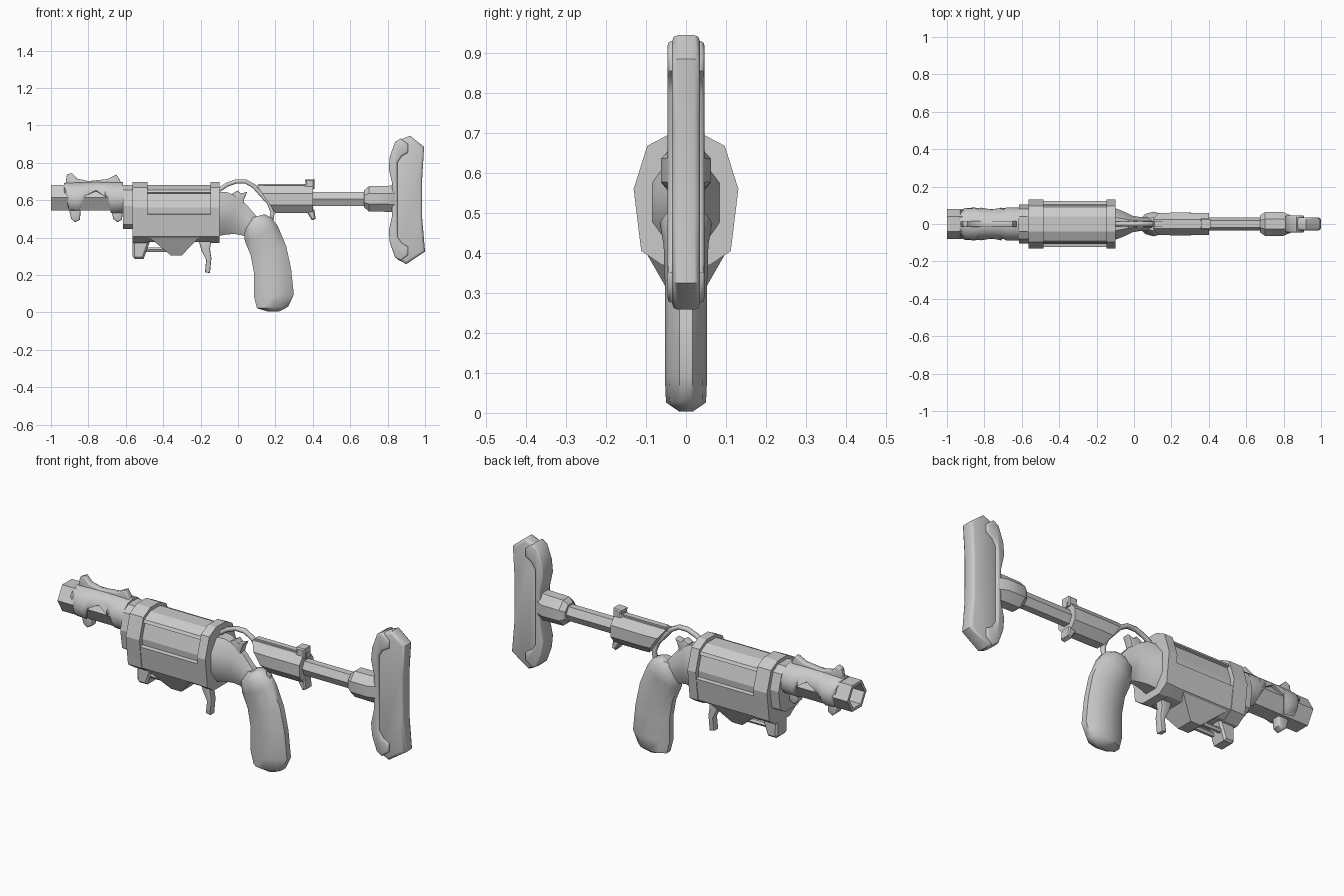
import bpy, bmesh
from math import sin, cos, pi, radians
from mathutils import Vector


def finish(name, bm, smooth=None):
    bmesh.ops.recalc_face_normals(bm, faces=bm.faces)
    me = bpy.data.meshes.new(name)
    bm.to_mesh(me)
    bm.free()
    ob = bpy.data.objects.new(name, me)
    bpy.context.collection.objects.link(ob)
    if smooth:
        me.shade_smooth()
        me.set_sharp_from_angle(angle=radians(smooth))
    return ob


def loft(name, secs, n=8, phase=0.5, smooth=None):
    """Skin rings given as (x, z, tilt in degrees, in-plane radius, y radius)."""
    bm = bmesh.new()
    rings = []
    for x, z, tilt, r, ry in secs:
        t = radians(tilt)
        ring = []
        for i in range(n):
            a = 2 * pi * (i + phase) / n
            ring.append(bm.verts.new((x + cos(t) * r * cos(a), ry * sin(a), z + sin(t) * r * cos(a))))
        rings.append(ring)
    for a, b in zip(rings, rings[1:]):
        for i in range(n):
            bm.faces.new((a[i], a[(i + 1) % n], b[(i + 1) % n], b[i]))
    bm.faces.new(rings[0])
    bm.faces.new(rings[-1])
    return finish(name, bm, smooth)


def extrude(name, pts, offset, bevel=0.0, smooth=None):
    bm = bmesh.new()
    f = bm.faces.new([bm.verts.new(p) for p in pts])
    new = bmesh.ops.extrude_face_region(bm, geom=[f])["geom"]
    bmesh.ops.translate(bm, verts=[v for v in new if isinstance(v, bmesh.types.BMVert)], vec=Vector(offset))
    if bevel:
        rim = [e for e in bm.edges if abs(e.verts[0].co.y - e.verts[1].co.y) < 1e-5]
        bmesh.ops.bevel(bm, geom=rim, offset=bevel, segments=2 if smooth else 1, profile=0.5, affect='EDGES')
    return finish(name, bm, smooth)


def plate(name, outline, hw, bevel=0.0, smooth=None):
    """Side-view (x, z) outline given thickness across y."""
    return extrude(name, [(x, -hw, z) for x, z in outline], (0, 2 * hw, 0), bevel, smooth)


def shell(name, half, x0, x1):
    """Half (y, z) section mirrored and run along x."""
    full = half + [(-y, z) for y, z in reversed(half)]
    return extrude(name, [(x0, y, z) for y, z in full], (x1 - x0, 0, 0))


# Hollow six-sided barrel
BZ = 0.613
loft("barrel", [(-0.57, BZ, 90, 0.08, 0.08), (-1, BZ, 90, 0.08, 0.08),
                (-1, BZ, 90, 0.062, 0.062), (-0.8, BZ, 90, 0.062, 0.062)], 6)

# Saddle-shaped shroud draped over the barrel with two wrapping clamps
bm = bmesh.new()
rows = []
for x, reach, r in [(-0.93, 60, 0.082), (-0.905, 140, 0.086), (-0.85, 145, 0.088), (-0.82, 85, 0.088),
                    (-0.76, 62, 0.088), (-0.71, 85, 0.088), (-0.68, 160, 0.09), (-0.615, 165, 0.088)]:
    rows.append([bm.verts.new((x, r * sin(radians(reach * k / 6)), BZ + r * 0.96 * cos(radians(reach * k / 6))))
                 for k in range(-6, 7)])
for a, b in zip(rows, rows[1:]):
    for i in range(12):
        bm.faces.new((a[i], a[i + 1], b[i + 1], b[i]))
bmesh.ops.recalc_face_normals(bm, faces=bm.faces)
bmesh.ops.solidify(bm, geom=bm.faces[:], thickness=0.012)
finish("barrel_shroud", bm, 50)
plate("shroud_fin", [(-0.925, 0.67), (-0.915, 0.735), (-0.89, 0.747), (-0.86, 0.715), (-0.80, 0.702),
                     (-0.70, 0.712), (-0.65, 0.737), (-0.63, 0.705), (-0.615, 0.66)], 0.017, 0.006, 50)
for i, x in enumerate((-0.87, -0.645)):
    plate(f"clamp_hook_{i}", [(x - 0.035, 0.56), (x - 0.022, 0.50), (x, 0.482), (x + 0.025, 0.495),
                              (x + 0.03, 0.56)], 0.024, 0.008, 50)

# Receiver: collar, two frame rings and the grooved body between them
shell("front_collar", [(0.04, 0.68), (0.08, 0.655), (0.105, 0.57), (0.09, 0.47), (0.05, 0.445)], -0.615, -0.56)
ring = [(0.04, 0.698), (0.097, 0.668), (0.131, 0.56), (0.112, 0.405), (0.06, 0.37)]
shell("front_ring", ring, -0.565, -0.485)
shell("rear_ring", ring, -0.148, -0.10)
shell("receiver_body", [(0.04, 0.68), (0.09, 0.655), (0.098, 0.64), (0.084, 0.636), (0.108, 0.56),
                        (0.105, 0.527), (0.124, 0.523), (0.108, 0.405), (0.06, 0.375)], -0.49, -0.14)

# Tapered block under the receiver
bm = bmesh.new()
for x0, x1, hy, z in ((-0.485, -0.20, 0.105, 0.41), (-0.36, -0.30, 0.045, 0.305)):
    for x in (x0, x1):
        for y in (-hy, hy):
            bm.verts.new((x, y, z))
bmesh.ops.convex_hull(bm, input=bm.verts[:])
finish("lower_block", bm)
plate("front_prong", [(-0.565, 0.45), (-0.563, 0.30), (-0.553, 0.285), (-0.505, 0.285), (-0.485, 0.34),
                      (-0.47, 0.38), (-0.47, 0.43)], 0.045, 0.01)
for i, y in enumerate((-0.025, 0.025)):
    rod = loft(f"lower_rod_{i}", [(-0.52, 0.335, 90, 0.013, 0.013), (-0.33, 0.335, 90, 0.013, 0.013)], 6)
    rod.location.y = y
plate("trigger", [(-0.215, 0.40), (-0.195, 0.33), (-0.17, 0.28), (-0.177, 0.215), (-0.15, 0.21),
                  (-0.142, 0.29), (-0.15, 0.34), (-0.14, 0.40)], 0.02, 0.006, 40)

# Tapering rear of the receiver with a forked hammer
loft("rear_cone", [(-0.11, 0.525, 90, 0.128, 0.095), (-0.06, 0.53, 90, 0.122, 0.075),
                   (-0.01, 0.52, 88, 0.11, 0.048), (0.03, 0.495, 80, 0.09, 0.04), (0.09, 0.45, 70, 0.06, 0.04)],
     8, smooth=40)
plate("hammer", [(-0.04, 0.60), (-0.03, 0.635), (0.0, 0.652), (0.015, 0.635), (0.05, 0.645), (0.035, 0.612),
                 (0.02, 0.55)], 0.022, 0.006, 40)

# Curved pistol grip
loft("grip", [(0.19, 0.004, 0, 0.03, 0.018), (0.185, 0.026, 3, 0.088, 0.05), (0.192, 0.09, 3, 0.112, 0.053),
              (0.185, 0.22, 6, 0.105, 0.053), (0.163, 0.33, 14, 0.103, 0.053), (0.125, 0.42, 25, 0.102, 0.056),
              (0.105, 0.475, 22, 0.085, 0.066), (0.10, 0.513, 15, 0.045, 0.035)], 10, smooth=50)

# Bent strap joining receiver and grip
cu = bpy.data.curves.new("strap", 'CURVE')
cu.dimensions = '3D'
cu.bevel_depth = 0.013
cu.bevel_resolution = 1
cu.use_fill_caps = True
path = [(-0.10, 0.655), (-0.06, 0.682), (-0.01, 0.70), (0.04, 0.70), (0.085, 0.675), (0.12, 0.635),
        (0.165, 0.585), (0.185, 0.535), (0.175, 0.47)]
sp = cu.splines.new('POLY')
sp.points.add(len(path) - 1)
for p, (x, z) in zip(sp.points, path):
    p.co = (x, 0, z, 1)
bpy.context.collection.objects.link(bpy.data.objects.new("strap", cu))

# Stock housing with slanted front and locking tabs
loft("stock_housing", [(0.15, 0.605, 124, 0.095, 0.062), (0.22, 0.605, 105, 0.082, 0.066),
                       (0.40, 0.605, 90, 0.08, 0.064)], 8, smooth=35)
plate("housing_ridge", [(0.10, 0.665), (0.11, 0.686), (0.41, 0.686), (0.41, 0.66)], 0.015)
plate("upper_tab", [(0.345, 0.66), (0.362, 0.69), (0.358, 0.71), (0.408, 0.712), (0.408, 0.66)], 0.03, 0.006)
plate("lower_tab", [(0.355, 0.55), (0.375, 0.525), (0.395, 0.492), (0.415, 0.50), (0.408, 0.55)], 0.03, 0.006)

# Stock rod and ferrule
loft("stock_rod", [(0.38, 0.607, 90, 0.043, 0.036), (0.72, 0.607, 90, 0.043, 0.036)], 6)
loft("ferrule", [(0.675, 0.607, 90, 0.05, 0.05), (0.70, 0.607, 90, 0.073, 0.068), (0.80, 0.607, 90, 0.075, 0.068),
                 (0.85, 0.607, 90, 0.08, 0.045)], 8, smooth=35)

# Butt pad with a C-shaped clip around its front
plate("butt_pad", [(0.84, 0.88), (0.86, 0.92), (0.92, 0.945), (0.995, 0.885), (0.985, 0.72), (0.985, 0.50),
                   (1.0, 0.325), (0.90, 0.258), (0.85, 0.285), (0.83, 0.33), (0.83, 0.60)], 0.035, 0.014, 50)
upper = [(0.91, 0.855), (0.91, 0.898), (0.87, 0.93), (0.84, 0.912), (0.812, 0.835), (0.806, 0.77), (0.824, 0.69)]
inner = [(0.852, 0.80), (0.875, 0.835)]
MZ = 0.603
flip = lambda pts: [(x, 2 * MZ - z) for x, z in reversed(pts)]
plate("butt_clip", upper + flip(upper) + flip(inner) + inner, 0.046, 0.009, 50)
